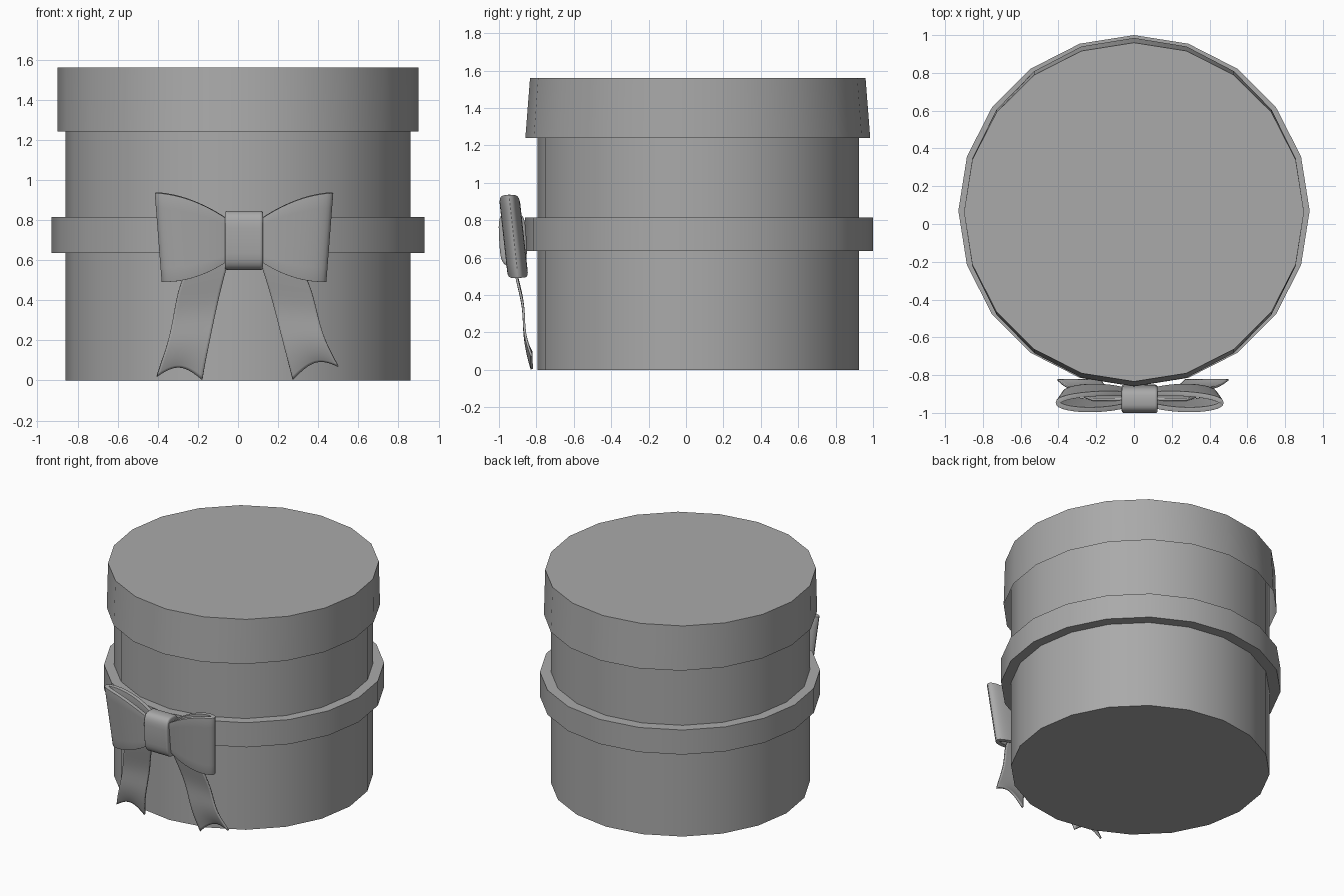
import bpy, bmesh, math

if "Cube" in bpy.data.objects:
    bpy.data.objects.remove(bpy.data.objects["Cube"], do_unlink=True)

grey = bpy.data.materials.new("plain_grey")
grey.use_nodes = True
colour = (0.4, 0.4, 0.4, 1)
grey.diffuse_color = colour
grey.node_tree.nodes["Principled BSDF"].inputs["Base Color"].default_value = colour

SIDES = 20
BOW_X = 0.03


def finish(name, bm, recalc=True):
    if recalc:
        bmesh.ops.recalc_face_normals(bm, faces=bm.faces)
    mesh = bpy.data.meshes.new(name)
    bm.to_mesh(mesh)
    bm.free()
    mesh.materials.append(grey)
    mesh.shade_smooth()
    mesh.set_sharp_from_angle(angle=math.radians(35))
    obj = bpy.data.objects.new(name, mesh)
    bpy.context.collection.objects.link(obj)
    return obj


def grid_faces(bm, rows, close_rows=False, close_cols=False):
    n, m = len(rows), len(rows[0])
    for i in range(n if close_rows else n - 1):
        a, b = rows[i], rows[(i + 1) % n]
        for j in range(m if close_cols else m - 1):
            k = (j + 1) % m
            bm.faces.new((a[j], a[k], b[k], b[j]))


def turned(name, cy, profile, closed=False, caps=()):
    """Rings of (x radius, y radius, z) joined into a faceted wall."""
    bm = bmesh.new()
    rings = []
    for rx, ry, z in profile:
        angles = [math.tau * i / SIDES for i in range(SIDES)]
        rings.append([bm.verts.new((rx * math.cos(a), cy + ry * math.sin(a), z))
                      for a in angles])
    grid_faces(bm, rings, close_rows=closed, close_cols=True)
    for c in caps:
        bm.faces.new(rings[c] if c else rings[c][::-1])
    return finish(name, bm)


def thicken(obj, thickness, bevel=0):
    solid = obj.modifiers.new("thickness", "SOLIDIFY")
    solid.thickness = thickness
    solid.offset = 0
    if bevel:
        soft = obj.modifiers.new("soft_edges", "BEVEL")
        soft.width = bevel
        soft.segments = 3


# Box body, open-bottomed lid and surrounding band
turned("box_body", 0.065, [(0.86, 0.86, 0), (0.86, 0.86, 1.5)], caps=(0, -1))
turned("box_lid", 0.063, [(0.90, 0.922, 1.24), (0.90, 0.897, 1.56)], caps=(-1,))
turned("ribbon_band", 0.07, [(0.93, 0.93, 0.635), (0.93, 0.93, 0.815),
                             (0.85, 0.85, 0.815), (0.85, 0.85, 0.635)], closed=True)


# Bow loops: closed ribbon rings that flare away from the knot and lean forward
def bow_loop(name, side):
    bm = bmesh.new()
    rows = []
    for i in range(40):
        a = math.tau * i / 40
        d = 0.215 + 0.2 * math.cos(a)
        u = min(1, max(0, (d - 0.08) / 0.35))
        half = 0.222 - 0.12 * (1 - u) ** 2
        row = []
        for j in range(7):
            t = j / 3 - 1
            z = 0.70 + 0.015 * u + half * t
            x = BOW_X + side * (d + 0.018 * u * t)
            y = -0.922 + 0.042 * math.sin(a) - 0.11 * (z - 0.715)
            row.append(bm.verts.new((x, y, z)))
        rows.append(row)
    grid_faces(bm, rows, close_rows=True)
    thicken(finish(name, bm), 0.026, 0.01)


# Tails: waving tapered strips with a notched end
STATIONS = [(-0.04, 0.62, -0.22, 0.62, -0.93), (-0.075, 0.50, -0.295, 0.48, -0.905),
            (-0.11, 0.35, -0.32, 0.33, -0.865), (-0.14, 0.20, -0.345, 0.20, -0.868),
            (-0.165, 0.08, -0.38, 0.10, -0.847), (-0.178, 0.004, -0.405, 0.02, -0.825)]


def bow_tail(name, side, swing, lift):
    bm = bmesh.new()
    rows = []
    for i, (xi, zi, xo, zo, y) in enumerate(STATIONS):
        v = i / 5
        row = []
        for j in range(5):
            u = j / 4
            x = xi + (xo - xi) * u
            z = zi + (zo - zi) * u + lift * u * v * v
            z += 0.06 * v ** 4 * math.sin(math.pi * u)
            row.append(bm.verts.new((BOW_X + side * (BOW_X - x + swing * v), y, z)))
        rows.append(row)
    grid_faces(bm, rows)
    obj = finish(name, bm)
    sub = obj.modifiers.new("smooth", "SUBSURF")
    sub.levels = sub.render_levels = 2
    sub.boundary_smooth = "PRESERVE_CORNERS"
    thicken(obj, 0.012)


for label, side, swing, lift in (("right", -1, 0, 0), ("left", 1, 0.035, 0.05)):
    bow_loop(label + "_bow_loop", side)
    bow_tail(label + "_bow_tail", side, swing, lift)

# Knot: rounded block wrapped over the middle of the bow
bm = bmesh.new()
ends = []
for x in (-0.095, 0.095):
    ring = []
    for i in range(32):
        a = math.tau * i / 32
        c, s = math.cos(a), math.sin(a)
        y = -0.926 + 0.073 * math.copysign(abs(c) ** 0.65, c)
        z = 0.698 + 0.147 * math.copysign(abs(s) ** 0.5, s)
        ring.append(bm.verts.new((BOW_X + x, y - 0.05 * (z - 0.698), z)))
    ends.append(ring)
grid_faces(bm, ends, close_cols=True)
for ring in ends:
    bm.faces.new(ring)
knot = finish("bow_knot", bm)
soft = knot.modifiers.new("soft_edges", "BEVEL")
soft.width = 0.012
soft.segments = 3
soft.angle_limit = math.radians(50)
